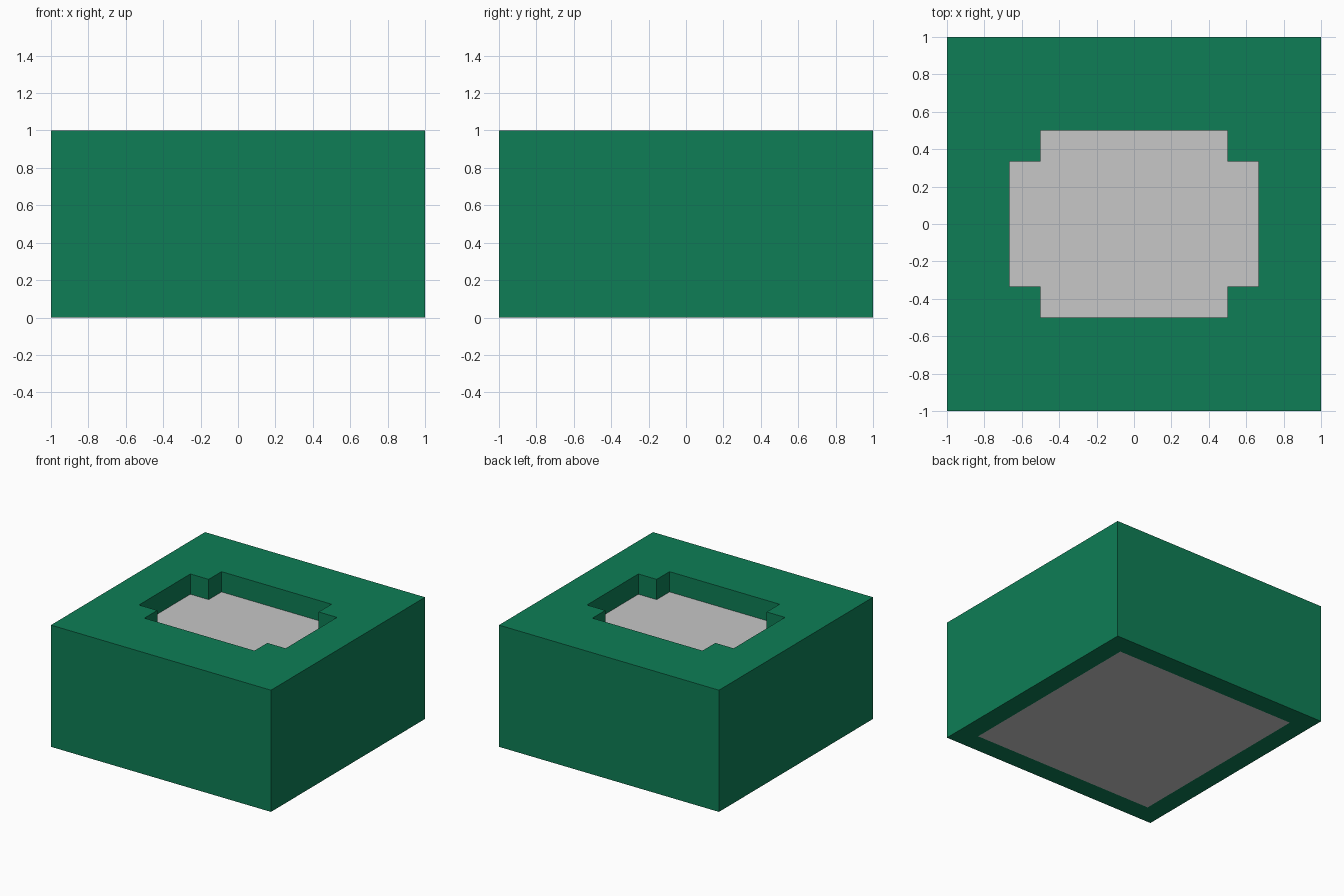
import bpy
from mathutils import Matrix, Vector
import bmesh

if "Cube" in bpy.data.objects:
    bpy.data.objects.remove(bpy.data.objects["Cube"], do_unlink=True)

T = 1 / 6  # wall thickness and recess depth


def make_material(name, rgb):
    mat = bpy.data.materials.new(name)
    mat.use_nodes = True
    colour = (*rgb, 1.0)
    mat.diffuse_color = colour
    mat.node_tree.nodes["Principled BSDF"].inputs["Base Color"].default_value = colour
    return mat


def box(name, half_x, half_y, z0, z1, mat):
    """Box centred on the z axis, from z0 to z1."""
    bm = bmesh.new()
    size = Matrix.Diagonal((2 * half_x, 2 * half_y, z1 - z0, 1))
    bmesh.ops.create_cube(bm, size=1, matrix=Matrix.Translation(Vector((0, 0, (z0 + z1) / 2))) @ size)
    mesh = bpy.data.meshes.new(name)
    bm.to_mesh(mesh)
    bm.free()
    mesh.materials.append(mat)
    obj = bpy.data.objects.new(name, mesh)
    bpy.context.collection.objects.link(obj)
    return obj


def cut(target, cutter):
    """Subtract the cutter from the target and discard it."""
    cutter.hide_render = True
    mod = target.modifiers.new("cut", "BOOLEAN")
    mod.operation = "DIFFERENCE"
    mod.solver = "EXACT"
    mod.object = cutter
    bpy.context.view_layer.objects.active = target
    bpy.ops.object.modifier_apply(modifier=mod.name)
    bpy.data.objects.remove(cutter, do_unlink=True)


green = make_material("green", (0.0044, 0.208, 0.092))
grey = make_material("light grey", (0.57, 0.57, 0.57))

# Outer casing, hollow and open at the bottom
casing = box("casing", 1, 1, 0, 1, green)
cut(casing, box("cavity_cutter", 1 - T, 1 - T, -0.5, 1 - T, green))

# Stepped opening in the top: a square crossed by a wider rectangle
for half_x, half_y in ((0.5, 0.5), (4 * T, 2 * T)):
    cut(casing, box("opening_cutter", half_x, half_y, 0.7, 1.3, green))

# Core filling the casing, seen as the recess floor and the underside panel
core = box("core", 1 - T, 1 - T, 0, 1 - T, grey)
